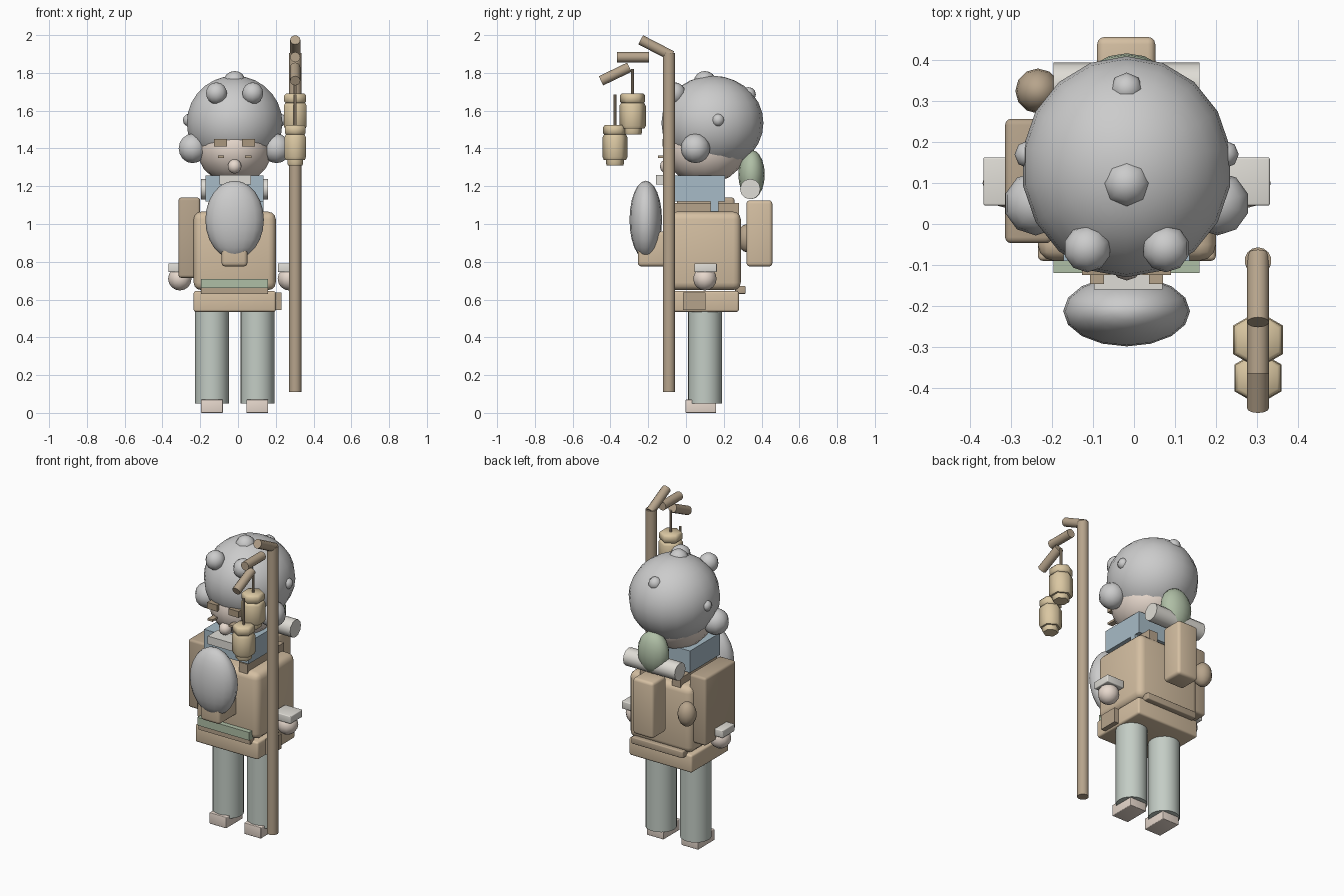
import bpy, bmesh, math
from mathutils import Vector

if "Cube" in bpy.data.objects:
    bpy.data.objects.remove(bpy.data.objects["Cube"])

CX = -0.018  # the figure's own symmetry line
COL = {
    'skin': (0.80, 0.69, 0.61), 'tan': (0.66, 0.52, 0.36), 'brown': (0.47, 0.37, 0.26),
    'dark': (0.40, 0.31, 0.21), 'white': (0.80, 0.79, 0.78), 'cloth': (0.74, 0.72, 0.67),
    'blue': (0.39, 0.50, 0.57), 'green': (0.43, 0.52, 0.38), 'leg': (0.55, 0.61, 0.56),
    'gold': (0.70, 0.57, 0.36),
}
MATS = {}
for key, c in COL.items():
    MATS[key] = bpy.data.materials.new(key)
    MATS[key].diffuse_color = (*c, 1)


def finish(name, bm, col, smooth_angle=40):
    me = bpy.data.meshes.new(name)
    bmesh.ops.recalc_face_normals(bm, faces=bm.faces)
    bm.to_mesh(me)
    bm.free()
    ob = bpy.data.objects.new(name, me)
    bpy.context.collection.objects.link(ob)
    me.materials.append(MATS[col])
    bpy.ops.object.select_all(action='DESELECT')
    ob.select_set(True)
    bpy.context.view_layer.objects.active = ob
    bpy.ops.object.shade_smooth_by_angle(angle=math.radians(smooth_angle))
    return ob


def box(name, x, y, z, col, bevel=0.0):
    """Box from (min, max) ranges, with optional rounded edges."""
    bm = bmesh.new()
    bmesh.ops.create_cube(bm, size=1)
    for v in bm.verts:
        v.co = [(r[0] + r[1]) / 2 + c * (r[1] - r[0]) for r, c in zip((x, y, z), v.co)]
    if bevel:
        bmesh.ops.bevel(bm, geom=bm.edges[:], offset=bevel, segments=3, profile=0.5, affect='EDGES')
    return finish(name, bm, col)


def ball(name, c, r, col, seg=16, rings=10):
    bm = bmesh.new()
    bmesh.ops.create_uvsphere(bm, u_segments=seg, v_segments=rings, radius=1)
    r = (r, r, r) if isinstance(r, float) else r
    for v in bm.verts:
        v.co = Vector(c) + Vector([a * b for a, b in zip(v.co, r)])
    return finish(name, bm, col, 80)


def rod(name, a, b, r, col, seg=12):
    """Capped cylinder from point a to point b."""
    a, b = Vector(a), Vector(b)
    bm = bmesh.new()
    bmesh.ops.create_cone(bm, cap_ends=True, segments=seg, radius1=r, radius2=r, depth=(b - a).length)
    q = Vector((0, 0, 1)).rotation_difference(b - a)
    for v in bm.verts:
        v.co = q @ v.co + (a + b) / 2
    return finish(name, bm, col)


def lathe(name, c, profile, col, seg):
    """Revolve (radius, z) points, first corner facing +y."""
    bm = bmesh.new()
    rows = [[bm.verts.new((c[0] + r * math.sin(2 * math.pi * i / seg),
                           c[1] + r * math.cos(2 * math.pi * i / seg), z))
             for i in range(seg)] for r, z in profile]
    for p, q in zip(rows, rows[1:]):
        for i in range(seg):
            j = (i + 1) % seg
            bm.faces.new((p[i], p[j], q[j], q[i]))
    bm.faces.new(rows[0])
    bm.faces.new(rows[-1])
    return finish(name, bm, col, 65)


def pair(x, half):
    """x-ranges mirrored about the symmetry line."""
    return [('left', (CX - x - half, CX - x + half)), ('right', (CX + x - half, CX + x + half))]


# Head, hair and hair buns
ball('face', (CX, 0.10, 1.40), (0.20, 0.22, 0.188), 'skin')
ball('hair', (CX, 0.14, 1.535), (0.257, 0.27, 0.25), 'white', 18, 14)
ball('top_bun', (CX, 0.10, 1.75), 0.06, 'white', 8, 8)
ball('back_bun', (CX, 0.33, 1.685), 0.04, 'white', 8, 6)
for s in (-1, 1):
    side = 'left' if s < 0 else 'right'
    ball(side + '_front_bun', (CX + s * 0.096, -0.06, 1.692), 0.058, 'white', 10, 8)
    ball(side + '_side_bun', (CX + s * 0.222, 0.05, 1.40), 0.078, 'white', 10, 8)
    ball(side + '_small_bun', (CX + s * 0.24, 0.17, 1.55), 0.034, 'white', 8, 6)

# Facial features
ball('nose', (CX, -0.10, 1.305), 0.038, 'skin', 10, 8)
box('mouth_block', (-0.098, 0.07), (-0.16, -0.06), (1.21, 1.26), 'cloth')
ball('beard', (CX, -0.213, 1.022), (0.155, 0.086, 0.207), 'white', 16, 12)
for side, x in pair(0.072, 0.017):
    box(side + '_eye', x, (-0.147, -0.06), (1.35, 1.363), 'brown')
for side, x in pair(0.074, 0.035):
    box(side + '_eyebrow', x, (-0.125, -0.06), (1.41, 1.45), 'dark')

# Scarf and shoulder straps
box('scarf', (-0.172, 0.136), (-0.09, 0.207), (1.12, 1.256), 'blue')
box('scarf_tail', (0.09, 0.136), (0.13, 0.173), (1.06, 1.13), 'blue')
for side, x in pair(0.11, 0.03):
    box(side + '_strap', x, (-0.08, 0.28), (1.05, 1.11), 'brown')

# Body, skirt and belts
box('torso', (-0.235, 0.20), (-0.09, 0.29), (0.65, 1.065), 'tan', 0.04)
box('skirt', (-0.235, 0.20), (-0.09, 0.28), (0.535, 0.645), 'tan', 0.012)
box('front_sash', (-0.197, 0.16), (-0.12, -0.07), (0.66, 0.71), 'green')
box('front_belt', (-0.197, 0.16), (-0.11, -0.07), (0.63, 0.66), 'brown')
box('back_belt', (-0.197, 0.16), (0.26, 0.315), (0.63, 0.672), 'brown', 0.006)
box('hip_pouch', (0.18, 0.23), (-0.015, 0.103), (0.545, 0.637), 'brown')
box('chest_pouch', (-0.087, 0.05), (-0.255, -0.07), (0.775, 0.96), 'tan', 0.02)

# Arms' cuffs, hands, legs and feet
for side, x in pair(0.29, 0.06):
    box(side + '_cuff', x, (0.045, 0.163), (0.745, 0.792), 'cloth', 0.005)
    ball(side + '_hand', ((x[0] + x[1]) / 2, 0.10, 0.71), 0.062, 'skin', 12, 8)
for side, x in pair(0.12, 0.09):
    m = (x[0] + x[1]) / 2
    rod(side + '_leg', (m, 0.10, 0.05), (m, 0.10, 0.56), 0.09, 'leg', 20)
    box(side + '_foot', (m - 0.058, m + 0.058), (-0.003, 0.16), (0, 0.07), 'skin', 0.004)

# Packs, bundle, bedroll and pot
box('side_pack', (-0.315, -0.20), (-0.047, 0.257), (0.715, 1.14), 'brown', 0.015)
box('back_pack', (-0.09, 0.052), (0.32, 0.457), (0.775, 1.125), 'tan', 0.018)
rod('bedroll', (-0.197, 0.34, 1.185), (0.16, 0.34, 1.185), 0.054, 'cloth', 12)
ball('green_bundle', (CX, 0.347, 1.262), (0.10, 0.07, 0.13), 'green', 14, 10)
ball('pot', (-0.235, 0.325, 0.925), (0.055, 0.055, 0.075), 'brown', 12, 8)

# Staff with its broken hook
SX = 0.303
rod('staff', (SX, -0.09, 0.11), (SX, -0.09, 1.905), 0.033, 'brown', 14)
hook = [((-0.075, 1.89), (-0.24, 1.975)), ((-0.195, 1.883), (-0.365, 1.883)), ((-0.30, 1.83), (-0.45, 1.758))]
for i, (a, b) in enumerate(hook):
    rod(f'hook_{i + 1}', (SX, *a), (SX, *b), 0.027, 'brown', 12)

# Hanging six-sided lanterns
for i, (y, top, base, r, cord) in enumerate([(-0.283, 1.69, 1.475, 0.070, 1.82), (-0.376, 1.523, 1.31, 0.066, 1.685)]):
    rod(f'cord_{i + 1}', (SX, y, top - 0.02), (SX, y, cord), 0.008, 'brown', 8)
    lathe(f'lantern_cap_{i + 1}', (SX, y), [(r * .8, top - 0.052), (r * .96, top - 0.042), (r * .96, top - 0.01), (r * .82, top)], 'gold', 6)
    lathe(f'lantern_body_{i + 1}', (SX, y), [(r * .9, base + 0.03), (r, base + 0.045), (r, top - 0.065), (r * .88, top - 0.05)], 'gold', 6)
    lathe(f'lantern_base_{i + 1}', (SX, y), [(r * .66, base), (r * .72, base + 0.01), (r * .72, base + 0.032)], 'gold', 6)

for m in bpy.data.materials:
    if m.users and not m.is_grease_pencil:
        m.use_nodes = True
        m.node_tree.nodes["Principled BSDF"].inputs["Base Color"].default_value = m.diffuse_color
